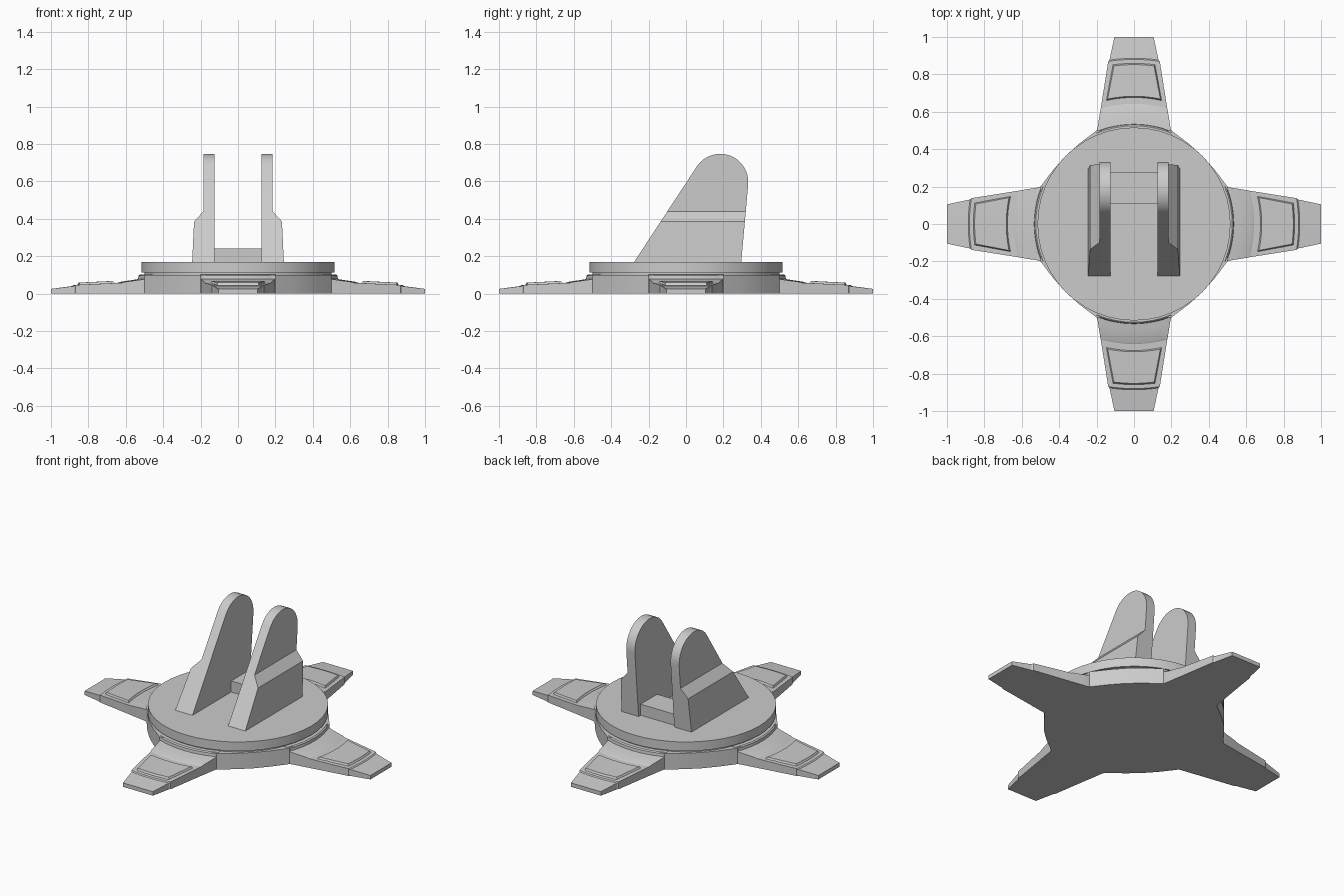
import bpy, bmesh, math
from mathutils import Matrix, Vector

cube = bpy.data.objects.get("Cube")
if cube:
    bpy.data.objects.remove(cube, do_unlink=True)

grey = bpy.data.materials.new("plain_grey")
grey.use_nodes = True
GREY = (0.6, 0.6, 0.6, 1)
grey.diffuse_color = GREY
grey.node_tree.nodes["Principled BSDF"].inputs["Base Color"].default_value = GREY


def finish(bm, name, smooth=True):
    bmesh.ops.recalc_face_normals(bm, faces=bm.faces)
    mesh = bpy.data.meshes.new(name)
    bm.to_mesh(mesh)
    bm.free()
    mesh.materials.append(grey)
    obj = bpy.data.objects.new(name, mesh)
    bpy.context.collection.objects.link(obj)
    if smooth:
        bpy.ops.object.select_all(action="DESELECT")
        obj.select_set(True)
        bpy.context.view_layer.objects.active = obj
        bpy.ops.object.shade_smooth_by_angle(angle=math.radians(25))
    return obj


def prism(bm, points, offset):
    """Extrude a closed outline along an offset vector."""
    face = bm.faces.new([bm.verts.new(p) for p in points])
    new = bmesh.ops.extrude_face_region(bm, geom=[face])["geom"]
    bmesh.ops.translate(bm, vec=offset,
                        verts=[v for v in new if isinstance(v, bmesh.types.BMVert)])


def disc(name, radius, z0, z1):
    bm = bmesh.new()
    ring = [(radius * math.cos(a), radius * math.sin(a), z0)
            for a in (math.tau * i / 48 for i in range(48))]
    prism(bm, ring, (0, 0, z1 - z0))
    return finish(bm, name)


# Base body: shallow curved walls between the four arms
bm = bmesh.new()
corner = [(0.5, 0.2), (0.43, 0.292), (0.365, 0.365), (0.292, 0.43), (0.2, 0.5)]
outline = [Matrix.Rotation(k * math.pi / 2, 3, "Z") @ Vector((x, y, 0))
           for k in range(4) for x, y in corner]
prism(bm, outline, (0, 0, 0.1))
finish(bm, "base_body")

disc("turntable_neck", 0.5, 0.09, 0.12)
disc("turntable", 0.516, 0.113, 0.17)

# Arms: (radius, half width, height) stations swept outward
STATIONS = [(0.45, 0.2, 0.102), (0.525, 0.2, 0.102), (0.532, 0.2, 0.096),
            (0.534, 0.2, 0.078), (0.56, 0.193, 0.073), (0.635, 0.18, 0.062),
            (0.642, 0.178, 0.058), (0.88, 0.138, 0.046), (0.886, 0.131, 0.04),
            (1.0, 0.105, 0.025)]
STEPS = 8


def arc_row(r, w, z):
    """Points across an arm, concentric with the base; the tip is straight."""
    xs = [w * (2 * i / STEPS - 1) for i in range(STEPS + 1)]
    return [(x, -(r if r > 0.99 else math.sqrt(r * r - x * x)), z) for x in xs]


def loft(bm, rows):
    rows = [[bm.verts.new(p) for p in row] for row in rows]
    for a, b in zip(rows, rows[1:]):
        for i in range(STEPS):
            bm.faces.new((a[i], a[i + 1], b[i + 1], b[i]))
    return rows


def arm_height(r):
    return 0.058 - (r - 0.642) * 0.05


for k, side in enumerate(("front", "left", "back", "right")):
    turn = Matrix.Rotation(k * math.pi / 2, 4, "Z")
    bm = bmesh.new()
    top = loft(bm, [arc_row(*s) for s in STATIONS])
    low = loft(bm, [arc_row(r, w, 0) for r, w, z in STATIONS])
    for j in (0, -1):
        for i in range(STEPS):
            bm.faces.new((top[j][i], top[j][i + 1], low[j][i + 1], low[j][i]))
        for i in range(len(STATIONS) - 1):
            bm.faces.new((top[i][j], top[i + 1][j], low[i + 1][j], low[i][j]))
    bm.transform(turn)
    finish(bm, side + "_arm")

    # Raised panel with a chamfered border
    bm = bmesh.new()
    inner, outer = (0.683, 0.141), (0.852, 0.107)
    crown = loft(bm, [arc_row(r, w, arm_height(r) + 0.011) for r, w in (inner, outer)])
    foot = [[bm.verts.new(p) for p in arc_row(r, w, arm_height(r) - 0.004)]
            for r, w in ((inner[0] - 0.009, inner[1] + 0.009),
                         (outer[0] + 0.009, outer[1] + 0.007))]
    for j in (0, 1):
        for i in range(STEPS):
            bm.faces.new((crown[j][i], crown[j][i + 1], foot[j][i + 1], foot[j][i]))
    for j in (0, -1):
        bm.faces.new((crown[0][j], crown[1][j], foot[1][j], foot[0][j]))
    bm.transform(turn)
    finish(bm, side + "_arm_panel")

# Upright cheeks: rounded side profile, thicker below the sloped shoulder
INNER, THIN, THICK, FOOT = 0.125, 0.185, 0.235, 0.245
CY, CZ, CR = 0.183, 0.597, 0.15
profile = [(-0.28, 0.165)]
profile += [(CY + CR * math.cos(a), CZ + CR * math.sin(a))
            for a in (math.radians(145 - 150 * i / 16) for i in range(17))]
profile.append((0.295, 0.165))


def outer_x(z):
    if z > 0.437:
        return THIN
    if z > 0.384:
        return THICK + (THIN - THICK) * (z - 0.385) / 0.055
    return THICK + (FOOT - THICK) * (0.385 - z) / 0.215


for sign, side in ((1, "left"), (-1, "right")):
    bm = bmesh.new()
    prism(bm, [(INNER, y, z) for y, z in profile], (0.06, 0, 0))
    for z in (0.385, 0.44):
        bmesh.ops.bisect_plane(bm, geom=bm.verts[:] + bm.edges[:] + bm.faces[:],
                               plane_co=(0, 0, z), plane_no=(0, 0, 1))
    for v in bm.verts:
        if v.co.x > INNER + 0.01:
            v.co.x = outer_x(v.co.z)
        v.co.x *= sign
    finish(bm, side + "_cheek")

# Block joining the cheeks
bm = bmesh.new()
prism(bm, [(-0.13, 0.11, 0.165), (0.13, 0.11, 0.165),
           (0.13, 0.275, 0.165), (-0.13, 0.275, 0.165)], (0, 0, 0.075))
finish(bm, "cross_block", smooth=False)
